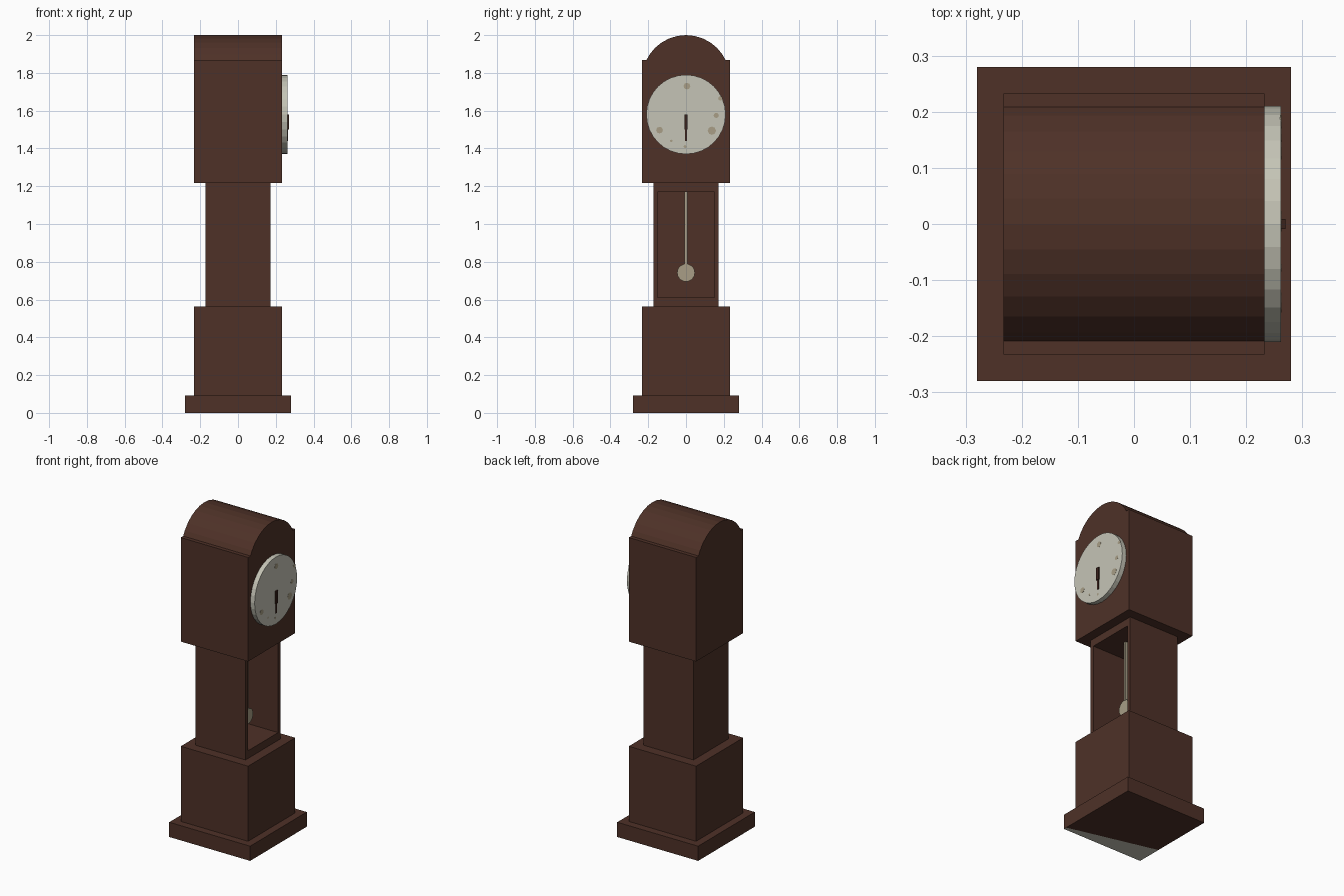
import bpy, bmesh, math
from mathutils import Matrix

if "Cube" in bpy.data.objects:
    bpy.data.objects.remove(bpy.data.objects["Cube"])


def material(name, r, g, b):
    m = bpy.data.materials.new(name)
    m.diffuse_color = [((c / 255 + 0.055) / 1.055) ** 2.4 for c in (r, g, b)] + [1]
    m.use_nodes = True
    m.node_tree.nodes["Principled BSDF"].inputs["Base Color"].default_value = m.diffuse_color
    return m


WOOD = material("dark wood", 78, 49, 39)
CREAM = material("cream enamel", 197, 196, 182)
BRASS = material("dull brass", 168, 158, 134)
HAND = material("dark hand", 58, 34, 27)


def finish(name, bm, mat):
    bmesh.ops.recalc_face_normals(bm, faces=bm.faces)
    me = bpy.data.meshes.new(name)
    bm.to_mesh(me)
    bm.free()
    me.materials.append(mat)
    ob = bpy.data.objects.new(name, me)
    bpy.context.collection.objects.link(ob)
    return ob


def box(name, x, y, z, mat):
    """Box from (min, max) ranges."""
    bm = bmesh.new()
    bmesh.ops.create_cube(bm, size=1)
    for v in bm.verts:
        v.co = [r[0] + (c + 0.5) * (r[1] - r[0]) for c, r in zip(v.co, (x, y, z))]
    return finish(name, bm, mat)


def disc(name, x, y, z, radius, mat, sides=32):
    """Cylinder lying along x, with a vertex at the top."""
    bm = bmesh.new()
    pts = [(radius * math.sin(2 * math.pi * i / sides),
            radius * math.cos(2 * math.pi * i / sides)) for i in range(sides)]
    face = bm.faces.new([bm.verts.new((x[0], y + a, z + b)) for a, b in pts])
    ext = bmesh.ops.extrude_face_region(bm, geom=[face], use_keep_orig=True)
    for v in ext["geom"]:
        if isinstance(v, bmesh.types.BMVert):
            v.co.x = x[1]
    return finish(name, bm, mat)


def sym(h):
    return (-h, h)


# Foot, plinth and hood
foot = box("foot", sym(0.28), sym(0.28), (0, 0.092), WOOD)
box("plinth", sym(0.233), sym(0.233), (0.092, 0.562), WOOD)
box("hood", sym(0.233), sym(0.233), (1.217, 1.868), WOOD)
disc("hood_arch", sym(0.233), 0, 1.767, 0.233, WOOD)

# Pale wedge on the underside of the foot
foot.data.materials.append(CREAM)
bm = bmesh.new()
bm.from_mesh(foot.data)
under = [f for f in bm.faces if f.normal.z < -0.9]
geom = under + list({e for f in under for e in f.edges}) + list({v for f in under for v in f.verts})
bmesh.ops.bisect_plane(bm, geom=geom, plane_co=(-0.28, -0.12, 0), plane_no=(0.14, 0.56, 0))
for f in bm.faces:
    c = f.calc_center_median()
    if f.normal.z < -0.9 and c.y < -0.15:
        f.material_index = 1
bm.to_mesh(foot.data)
bm.free()

# Hollow trunk: closed box with the door opening inset and pushed in from the front (+x)
bm = bmesh.new()
bmesh.ops.create_cube(bm, size=1, matrix=Matrix.Translation((0, 0, 0.8895))
                      @ Matrix.Diagonal((0.346, 0.346, 0.655, 1)))
front = max(bm.faces, key=lambda f: f.calc_center_median().x)
bmesh.ops.inset_region(bm, faces=[front], thickness=0.033)
for v in front.verts:
    v.co.z = 0.61 if v.co.z < 0.9 else 1.17
inner = bmesh.ops.extrude_discrete_faces(bm, faces=[front])["faces"][0]
for v in inner.verts:
    v.co.x = -0.14
finish("trunk", bm, WOOD)

# Pendulum
box("pendulum_rod", (0.053, 0.067), sym(0.007), (0.74, 1.17), BRASS)
disc("pendulum_bob", (0.048, 0.072), 0, 0.742, 0.047, BRASS, 24)

# Dial with worn spots
disc("dial", (0.23, 0.262), 0, 1.58, 0.21, CREAM)
spots = [(0.005, 1.73, 0.018), (-0.14, 1.497, 0.018), (0.137, 1.494, 0.022),
         (0.182, 1.665, 0.012), (0.16, 1.575, 0.014), (-0.078, 1.44, 0.007),
         (-0.005, 1.41, 0.008)]
for i, (y, z, r) in enumerate(spots):
    disc(f"dial_spot_{i + 1}", (0.26, 0.2628), y, z, r, BRASS, 8)

# Hands, both pointing down
box("hour_hand", (0.261, 0.27), sym(0.009), (1.50, 1.58), HAND)
box("minute_hand", (0.261, 0.266), sym(0.005), (1.44, 1.58), HAND)
